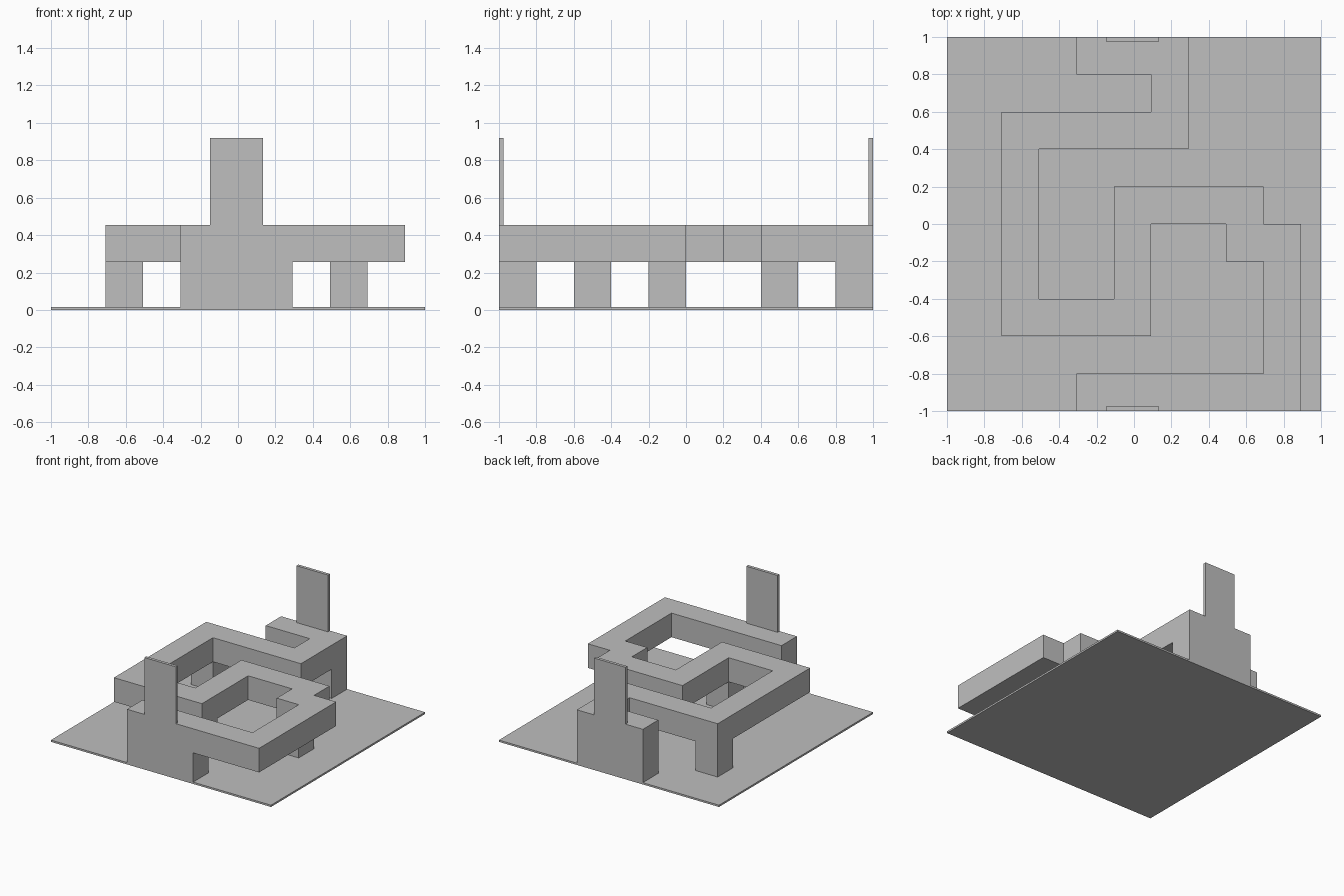
import bpy
import bmesh
from mathutils import Vector

cube = bpy.data.objects.get("Cube")
if cube:
    bpy.data.objects.remove(cube, do_unlink=True)

CELL = 0.2           # width of the track
SHIFT = -0.008       # track sits slightly off the plate centre
BASE_TOP, LEG_TOP, TRACK_TOP, PANEL_TOP = 0.015, 0.255, 0.453, 0.92

grey = bpy.data.materials.new("plain grey")
grey.use_nodes = True
colour = (0.52, 0.52, 0.52, 1)
grey.diffuse_color = colour
grey.node_tree.nodes["Principled BSDF"].inputs["Base Color"].default_value = colour


def add_object(name, bm):
    bmesh.ops.recalc_face_normals(bm, faces=bm.faces)
    mesh = bpy.data.meshes.new(name)
    bm.to_mesh(mesh)
    bm.free()
    mesh.materials.append(grey)
    obj = bpy.data.objects.new(name, mesh)
    bpy.context.collection.objects.link(obj)
    return obj


def box(name, x, y, z0, z1, width, depth):
    bm = bmesh.new()
    bmesh.ops.create_cube(bm, size=1)
    bmesh.ops.scale(bm, vec=(width, depth, z1 - z0), verts=bm.verts)
    bmesh.ops.translate(bm, vec=(x, y, (z0 + z1) / 2), verts=bm.verts)
    return add_object(name, bm)


def track(name, corners):
    """Walk the corners cell by cell, then raise the joined cells."""
    cells = [corners[0]]
    for cx, cy in corners[1:]:
        while cells[-1] != (cx, cy):
            x, y = cells[-1]
            cells.append((x + (cx > x) - (cx < x), y + (cy > y) - (cy < y)))
    bm = bmesh.new()
    for x, y in cells:
        quad = [bm.verts.new(((x + a) * CELL + SHIFT, (y + b) * CELL - CELL / 2, LEG_TOP))
                for a, b in ((-.5, -.5), (.5, -.5), (.5, .5), (-.5, .5))]
        bm.faces.new(quad)
    bmesh.ops.remove_doubles(bm, verts=bm.verts, dist=0.001)
    raised = bmesh.ops.extrude_face_region(bm, geom=bm.faces[:], use_keep_orig=True)
    top = [v for v in raised["geom"] if isinstance(v, bmesh.types.BMVert)]
    bmesh.ops.translate(bm, vec=Vector((0, 0, TRACK_TOP - LEG_TOP)), verts=top)
    return add_object(name, bm)


# Base plate
box("base_plate", 0, 0, 0, BASE_TOP, 2, 2)

# Winding raised track, from the back end to the front end
track("winding_track", [(-1, 5), (1, 5), (1, 3), (-3, 3), (-3, -2), (0, -2),
                        (0, 1), (3, 1), (3, 0), (4, 0), (4, -4), (-1, -4)])

# Solid blocks and upright panels at both ends
for side, sign in (("front", -1), ("back", 1)):
    box(side + "_block", SHIFT, sign * 0.9, BASE_TOP, LEG_TOP, 3 * CELL, CELL)
    box(side + "_panel", SHIFT, sign * 0.9875, TRACK_TOP, PANEL_TOP, 0.285, 0.025)

# Support legs under the track
for name, x, y in (("back_leg", -0.6, 0.5), ("middle_leg", 0, -0.5), ("side_leg", 0.6, -0.1)):
    box(name, x + SHIFT, y, BASE_TOP, LEG_TOP, CELL, CELL)
